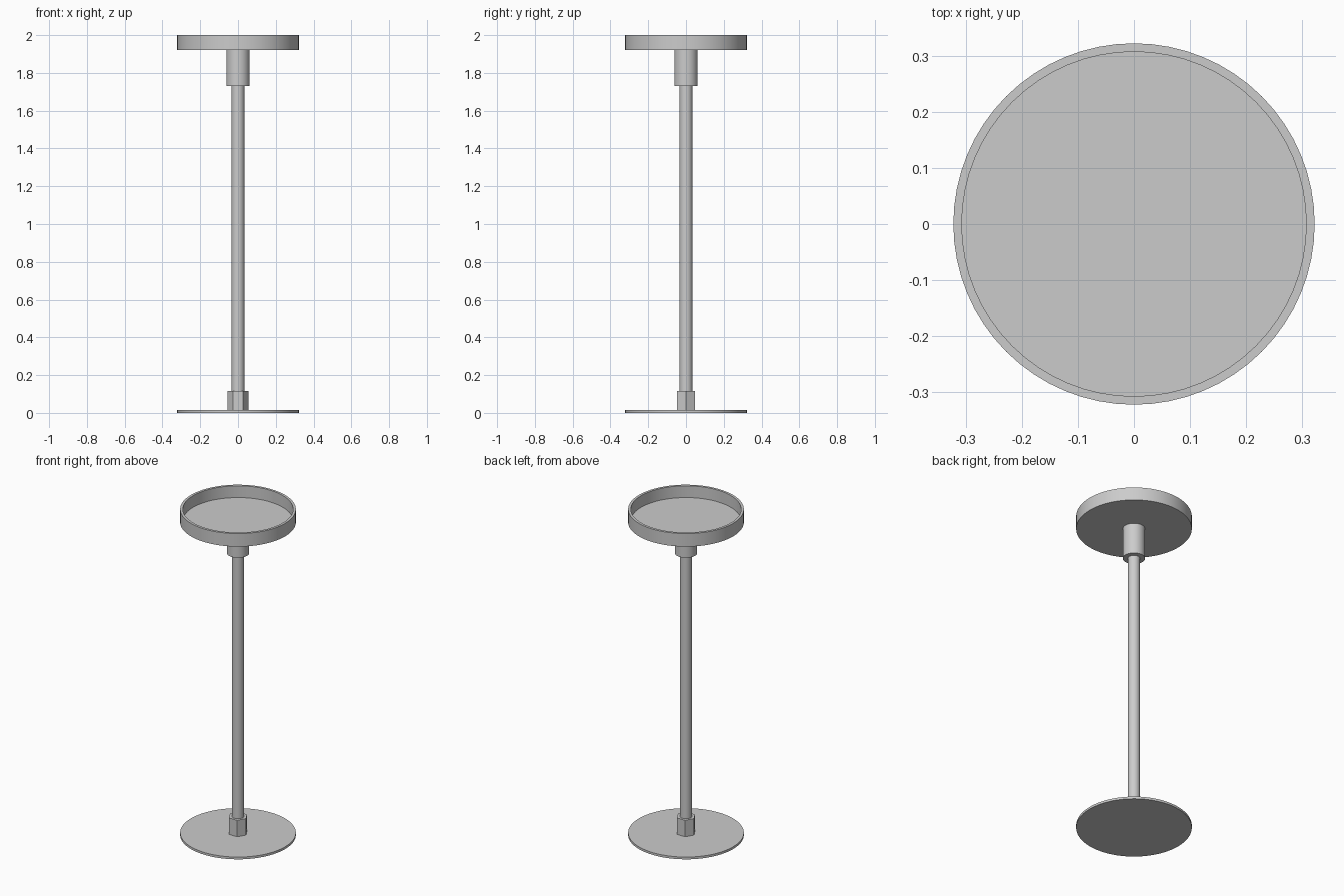
import bpy, bmesh, math

cube = bpy.data.objects.get("Cube")
if cube:
    bpy.data.objects.remove(cube, do_unlink=True)

# Single grey finish
grey = bpy.data.materials.new("grey_metal")
grey.use_nodes = True
colour = (0.6, 0.6, 0.6, 1)
grey.diffuse_color = colour
grey.node_tree.nodes["Principled BSDF"].inputs["Base Color"].default_value = colour


def turned(name, profile, sides, smooth=True):
    """Revolve a (radius, height) profile round z; radius 0 closes with a flat cap."""
    bm = bmesh.new()
    rings = []
    for r, z in profile:
        rings.append([bm.verts.new((r * math.cos(a), r * math.sin(a), z))
                      for a in (math.tau * i / sides for i in range(sides))])
    for low, high in zip(rings, rings[1:]):
        for i in range(sides):
            j = (i + 1) % sides
            bm.faces.new((low[i], low[j], high[j], high[i]))
    bm.faces.new(rings[0][::-1])
    bm.faces.new(rings[-1])
    bmesh.ops.recalc_face_normals(bm, faces=bm.faces)
    mesh = bpy.data.meshes.new(name)
    bm.to_mesh(mesh)
    bm.free()
    mesh.materials.append(grey)
    obj = bpy.data.objects.new(name, mesh)
    bpy.context.collection.objects.link(obj)
    if smooth:
        bpy.ops.object.select_all(action='DESELECT')
        obj.select_set(True)
        bpy.context.view_layer.objects.active = obj
        bpy.ops.object.shade_smooth_by_angle(angle=math.radians(30))
    return obj


def cylinder(name, radius, bottom, top, sides, smooth=True):
    return turned(name, [(radius, bottom), (radius, top)], sides, smooth)


# Foot disc and hexagonal nut
cylinder("base_plate", 0.322, 0, 0.014, 64)
cylinder("hex_nut", 0.055, 0.014, 0.115, 6, smooth=False)

# Pole and the sleeve that carries the tray
cylinder("pole", 0.034, 0.014, 1.8, 24)
cylinder("sleeve", 0.062, 1.73, 1.922, 32)

# Shallow round tray: outer wall, rim, inner wall, floor
turned("tray", [(0.322, 1.92), (0.322, 2.0), (0.307, 2.0), (0.307, 1.928)], 64)
